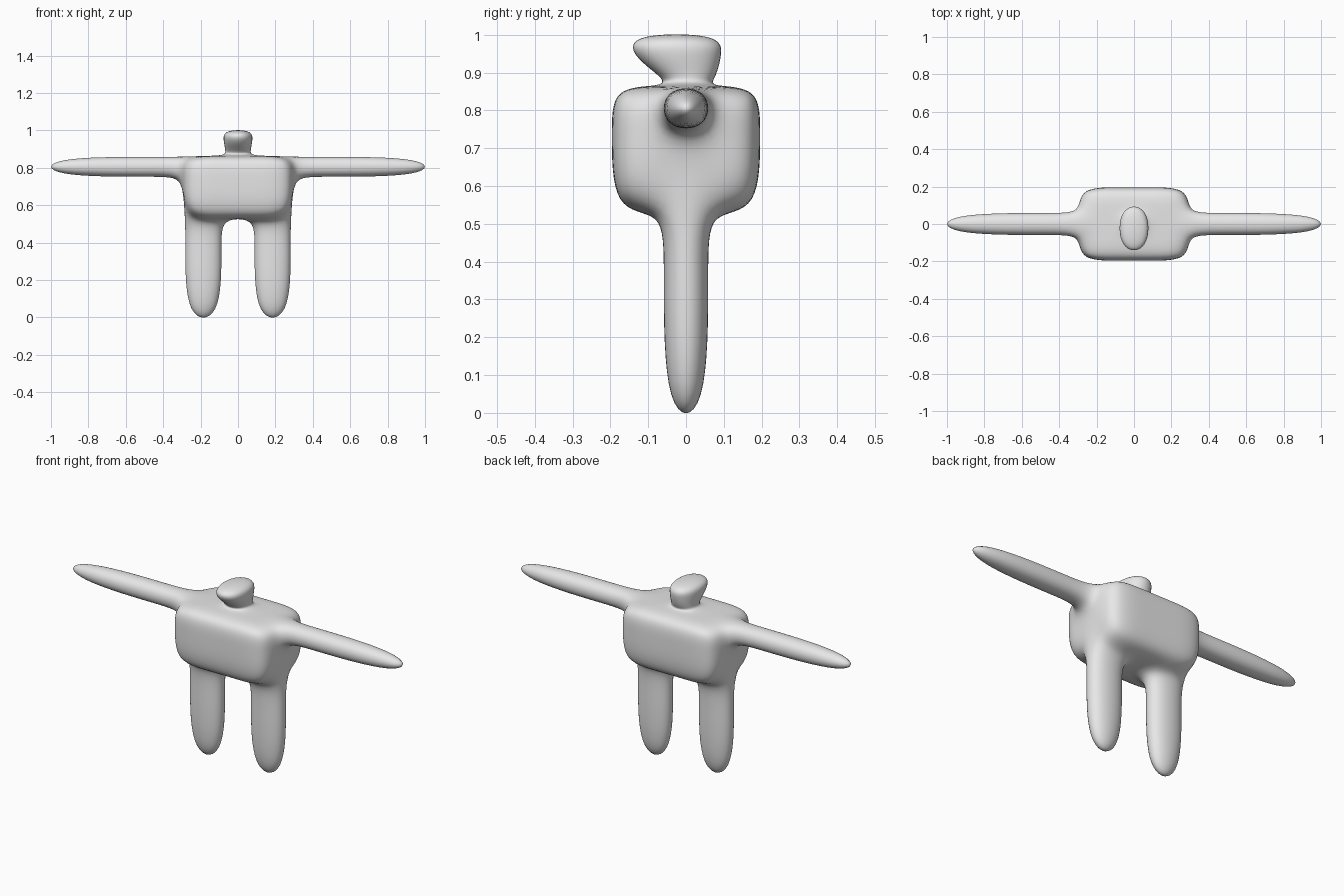
import bpy
import bmesh
from mathutils import Vector

if "Cube" in bpy.data.objects:
    bpy.data.objects.remove(bpy.data.objects["Cube"])

XS = [-0.29, -0.08, 0.08, 0.29]
YS = [-0.196, -0.064, 0.064, 0.196]
ZS = [0.53, 0.7475, 0.863]

bm = bmesh.new()
grid = {}


def vert(i, j, k):
    if (i, j, k) not in grid:
        grid[i, j, k] = bm.verts.new((XS[i], YS[j], ZS[k]))
    return grid[i, j, k]


def cell(*corners):
    return bm.faces.new([vert(*c) for c in corners])


def extrude(face, move):
    """Extrude one face; move(co) gives the new place of each corner."""
    old = list(face.verts)
    new = [bm.verts.new(move(v.co)) for v in old]
    bm.faces.remove(face)
    for n in range(len(old)):
        m = (n + 1) % len(old)
        bm.faces.new((old[n], old[m], new[m], new[n]))
    return bm.faces.new(new)


# Torso cage: a box split 3 x 3 x 2
sides = {}
for a in range(3):
    for b in range(3):
        for k in (0, 2):
            sides["z", a, b, k] = cell((a, b, k), (a + 1, b, k), (a + 1, b + 1, k), (a, b + 1, k))
    for k in range(2):
        for e in (0, 3):
            sides["y", a, e, k] = cell((a, e, k), (a + 1, e, k), (a + 1, e, k + 1), (a, e, k + 1))
            sides["x", e, a, k] = cell((e, a, k), (e, a + 1, k), (e, a + 1, k + 1), (e, a, k + 1))

# Arms and legs, extruded from both sides of the torso
for s, e, leg in ((-1, 0, 0), (1, 3, 2)):
    face = sides["x", e, 1, 1]
    for x in (0.42, 1.05):
        face = extrude(face, lambda c: Vector((s * x, c.y, c.z)))
    face = sides["z", leg, 1, 0]
    for z in (0.40, -0.036):
        face = extrude(face, lambda c: Vector((c.x, c.y, z)))

# Neck and head with a forward-pointing snout: half width, front, back, height
face = sides["z", 1, 1, 2]
for hx, front, back, z in ((0.07, -0.064, 0.084, 0.885),
                           (0.086, -0.157, 0.106, 0.945),
                           (0.084, -0.157, 0.106, 1.006)):
    face = extrude(face, lambda c: Vector((hx if c.x > 0 else -hx, back if c.y > 0 else front, z)))

bmesh.ops.recalc_face_normals(bm, faces=bm.faces[:])
for f in bm.faces:
    f.smooth = True

mesh = bpy.data.meshes.new("figure_body")
bm.to_mesh(mesh)
bm.free()
body = bpy.data.objects.new("figure_body", mesh)
bpy.context.collection.objects.link(body)

# Plain grey clay surface
grey = bpy.data.materials.new("light_grey")
grey.diffuse_color = (0.8, 0.8, 0.8, 1.0)
grey.use_nodes = True
grey.node_tree.nodes["Principled BSDF"].inputs["Base Color"].default_value = grey.diffuse_color
mesh.materials.append(grey)

# Rounded form
sub = body.modifiers.new("rounding", "SUBSURF")
sub.levels = sub.render_levels = 3
